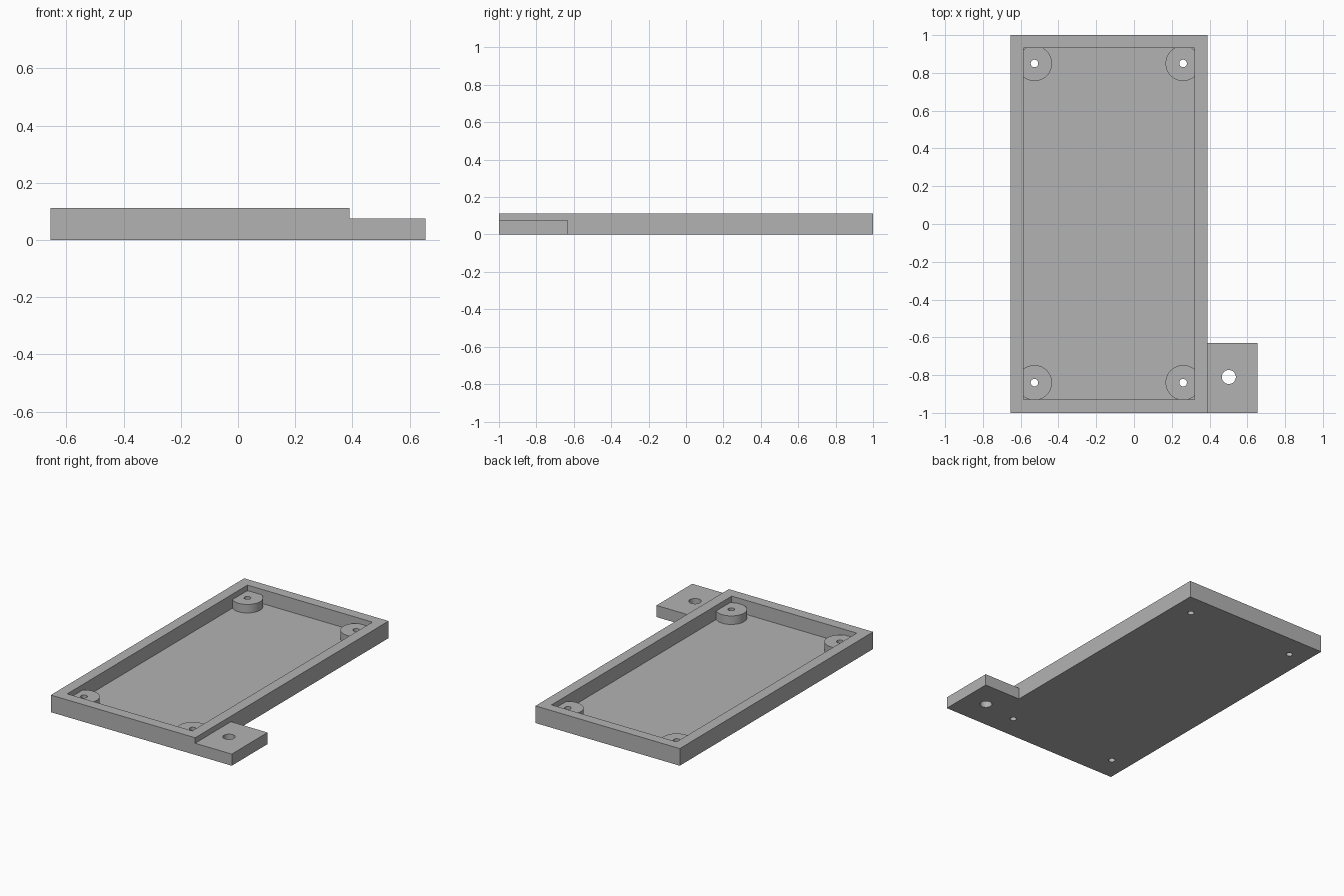
import bpy
import bmesh
import math
from mathutils import Matrix, Vector

cube = bpy.data.objects.get("Cube")
if cube:
    bpy.data.objects.remove(cube, do_unlink=True)

# One plain grey for the whole part
grey = bpy.data.materials.new("plain_grey")
grey.use_nodes = True
colour = (0.45, 0.45, 0.45, 1)
grey.diffuse_color = colour
grey.node_tree.nodes["Principled BSDF"].inputs["Base Color"].default_value = colour


def finish(name, bm):
    mesh = bpy.data.meshes.new(name)
    bm.to_mesh(mesh)
    bm.free()
    mesh.materials.append(grey)
    obj = bpy.data.objects.new(name, mesh)
    bpy.context.collection.objects.link(obj)
    return obj


def block(name, low, high):
    low, high = Vector(low), Vector(high)
    bm = bmesh.new()
    place = Matrix.Translation((low + high) / 2) @ Matrix.Diagonal((*(high - low), 1))
    bmesh.ops.create_cube(bm, size=1, matrix=place)
    return finish(name, bm)


def cylinder(name, x, y, radius, bottom, top):
    bm = bmesh.new()
    bmesh.ops.create_cone(bm, cap_ends=True, segments=48, radius1=radius, radius2=radius,
                          depth=top - bottom,
                          matrix=Matrix.Translation((x, y, (bottom + top) / 2)))
    return finish(name, bm)


def boolean(obj, cutter, operation="DIFFERENCE"):
    mod = obj.modifiers.new("cut", "BOOLEAN")
    mod.operation = operation
    mod.solver = "EXACT"
    mod.object = cutter
    bpy.ops.object.select_all(action="DESELECT")
    bpy.context.view_layer.objects.active = obj
    obj.select_set(True)
    bpy.ops.object.modifier_apply(modifier=mod.name)


LEFT, RIGHT, TAB_END = -0.655, 0.39, 0.655
RIM, STEP, FLOOR = 0.112, 0.076, 0.02
cutters = []

# Shallow tray
tray = block("tray", (LEFT, -1, 0), (RIGHT, 1, RIM))
cavity = block("cavity_cutter", (-0.585, -0.93, FLOOR), (0.32, 0.933, RIM + 0.1))
cutters.append(cavity)
boolean(tray, cavity)
parts = [tray]

# Corner bosses trimmed by the walls, each with a screw hole through the floor
for side, x in (("right", -0.527), ("left", 0.26)):
    for end, y in (("front", -0.84), ("back", 0.85)):
        boss = cylinder(f"{end}_{side}_boss", x, y, 0.093, FLOOR - 0.01, STEP)
        boolean(boss, cavity, "INTERSECT")
        hole = cylinder("screw_hole_cutter", x, y, 0.02, -0.1, RIM + 0.1)
        boolean(boss, hole)
        boolean(tray, hole)
        cutters.append(hole)
        parts.append(boss)

# Side mounting tab with a larger hole
tab = block("mounting_tab", (RIGHT, -1, 0), (TAB_END, -0.63, STEP))
tab_hole = cylinder("tab_hole_cutter", 0.502, -0.81, 0.037, -0.1, RIM + 0.1)
boolean(tab, tab_hole)
cutters.append(tab_hole)
parts.append(tab)

for cutter in cutters:
    bpy.data.objects.remove(cutter, do_unlink=True)

# Smooth the round walls, keep the edges crisp
bpy.ops.object.select_all(action="DESELECT")
for part in parts:
    part.select_set(True)
bpy.context.view_layer.objects.active = tray
bpy.ops.object.shade_smooth_by_angle(angle=math.radians(30))
